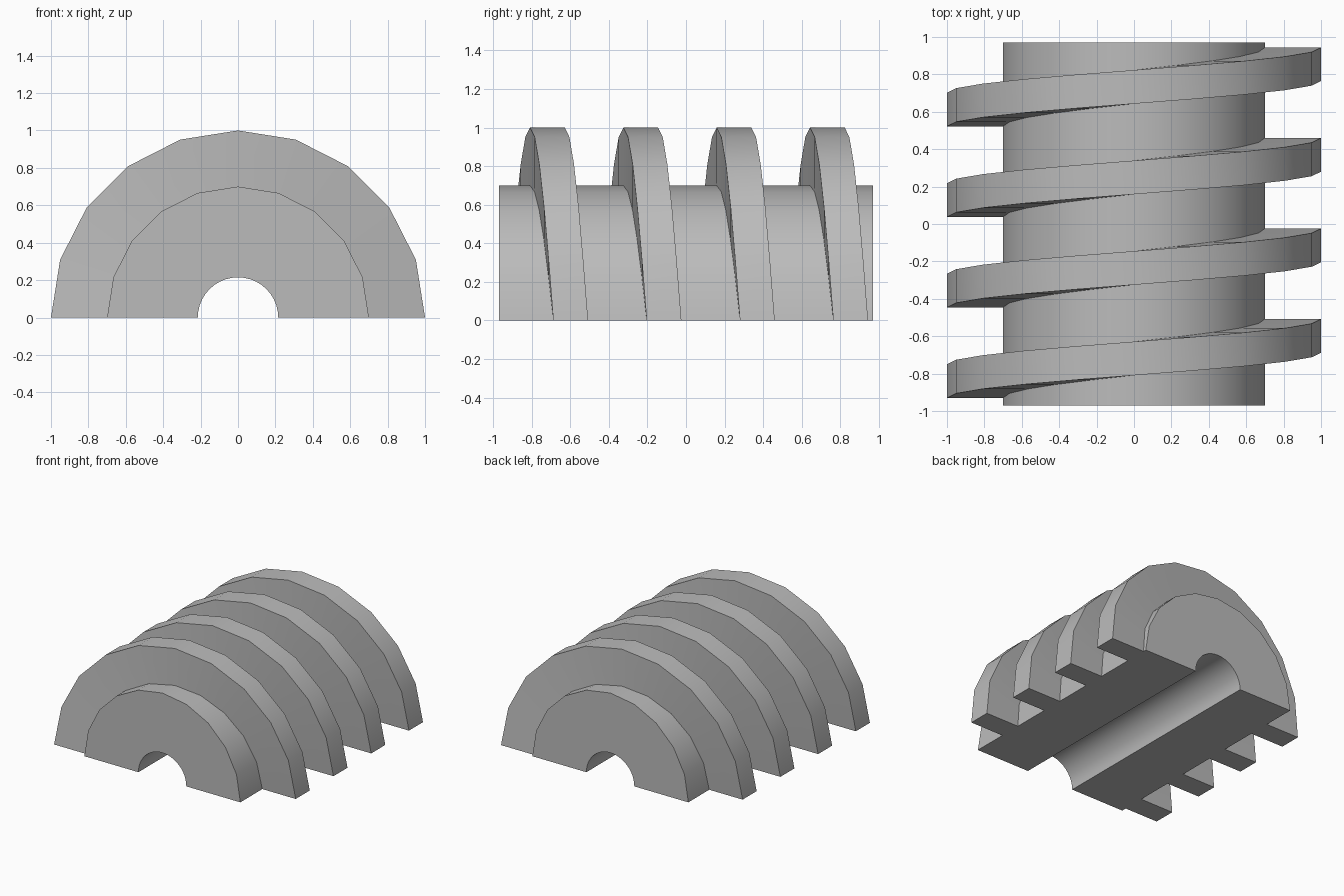
import bpy, bmesh
from math import pi, cos, sin, radians

cube = bpy.data.objects.get("Cube")
if cube:
    bpy.data.objects.remove(cube)

CORE, RIM, BORE = 0.70, 1.0, 0.215
HALF_LENGTH = 0.97
PITCH, WIDTH, START = 0.484, 0.18, -0.93
SEGMENTS = 10

grey = bpy.data.materials.new("plain grey")
grey.use_nodes = True
colour = (0.5, 0.5, 0.5, 1)
grey.diffuse_color = colour
grey.node_tree.nodes["Principled BSDF"].inputs["Base Color"].default_value = colour


def finish(name, bm):
    bmesh.ops.recalc_face_normals(bm, faces=bm.faces[:])
    mesh = bpy.data.meshes.new(name)
    bm.to_mesh(mesh)
    bm.free()
    mesh.materials.append(grey)
    obj = bpy.data.objects.new(name, mesh)
    bpy.context.collection.objects.link(obj)
    bpy.ops.object.select_all(action='DESELECT')
    obj.select_set(True)
    bpy.context.view_layer.objects.active = obj
    bpy.ops.object.shade_smooth_by_angle(angle=radians(30))


def arc(radius, count):
    return [(radius * cos(pi * i / count), radius * sin(pi * i / count))
            for i in range(count + 1)]


# Half cylinder core with a round bore, extruded along its length
bm = bmesh.new()
outline = arc(CORE, SEGMENTS) + arc(BORE, 2 * SEGMENTS)[::-1]
end = bm.faces.new([bm.verts.new((x, -HALF_LENGTH, z)) for x, z in outline])
swept = bmesh.ops.extrude_face_region(bm, geom=[end], use_keep_orig=True)
moved = [v for v in swept["geom"] if isinstance(v, bmesh.types.BMVert)]
bmesh.ops.translate(bm, verts=moved, vec=(0, 2 * HALF_LENGTH, 0))
finish("core", bm)

# Four half turns of square helical thread, rooted just inside the core
for turn in range(4):
    bm = bmesh.new()
    rings = []
    for i in range(SEGMENTS + 1):
        a = pi * i / SEGMENTS
        y = START + PITCH * (turn + 0.5 * (1 - i / SEGMENTS))
        section = [(CORE - 0.01, y), (RIM, y), (RIM, y + WIDTH), (CORE - 0.01, y + WIDTH)]
        rings.append([bm.verts.new((r * cos(a), d, r * sin(a))) for r, d in section])
    for a, b in zip(rings, rings[1:]):
        for j in range(4):
            k = (j + 1) % 4
            bm.faces.new((a[j], a[k], b[k], b[j]))
    bm.faces.new(rings[0])
    bm.faces.new(rings[-1])
    finish(f"thread_{turn + 1}", bm)
